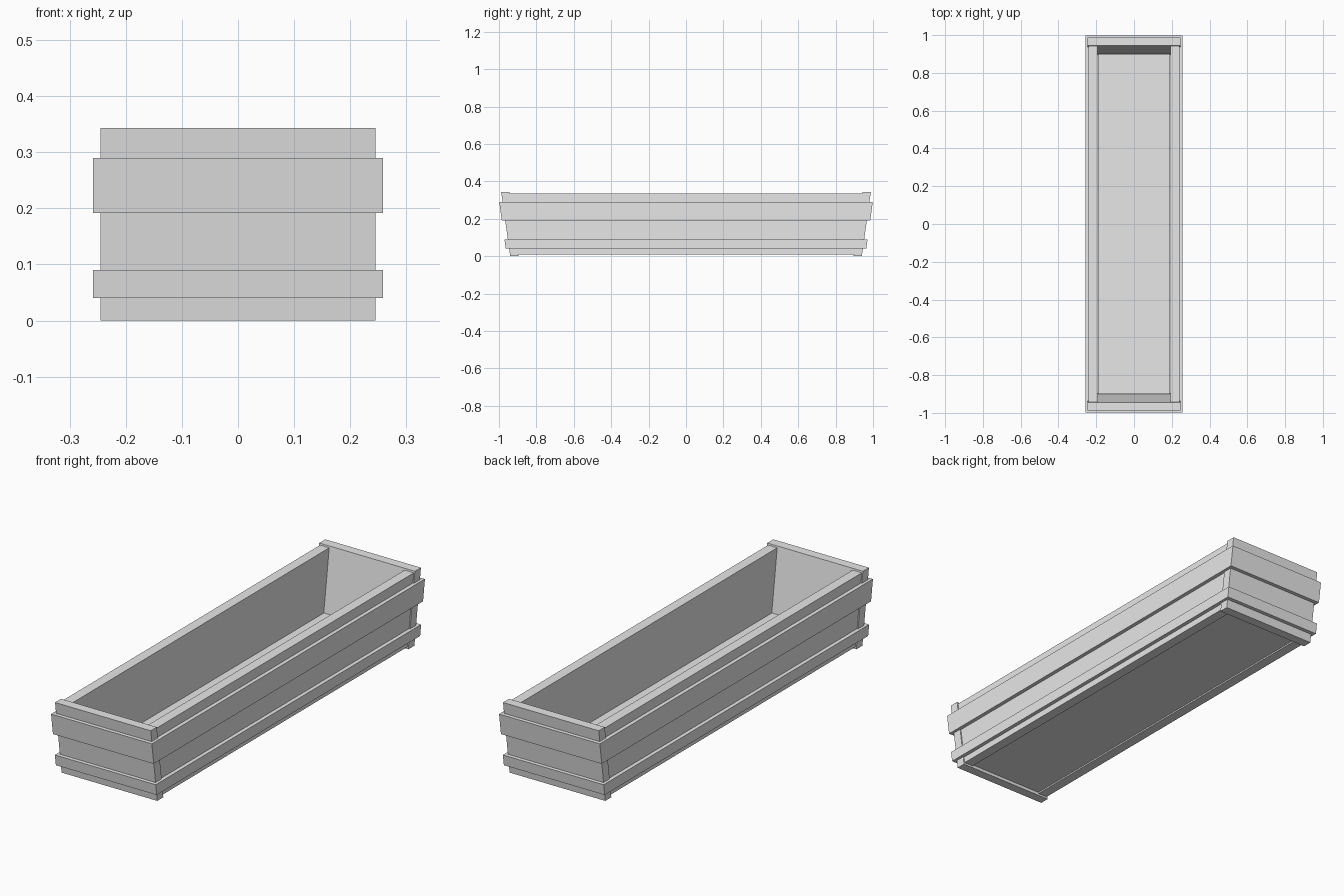
import bpy
import bmesh

cube = bpy.data.objects.get("Cube")
if cube:
    bpy.data.objects.remove(cube, do_unlink=True)

grey = bpy.data.materials.new("plain_grey")
grey.use_nodes = True
grey.diffuse_color = (0.8, 0.8, 0.8, 1)
grey.node_tree.nodes["Principled BSDF"].inputs["Base Color"].default_value = (0.8, 0.8, 0.8, 1)


def lean(z):
    """Outer half length of the box at height z; the ends lean outward."""
    return 0.94 + 0.14 * z


def board(name, xs, zs, near, far):
    """Board whose y limits follow the lean, shifted by the given offsets.
    near=None makes the board run the full length, leaning at both ends."""
    bm = bmesh.new()
    bmesh.ops.create_cube(bm, size=2)
    for v in bm.verts:
        x = xs[v.co.x > 0]
        z = zs[v.co.z > 0]
        if near is None:
            y = (lean(z) + far) * v.co.y
        else:
            y = lean(z) + (far if v.co.y > 0 else near)
        v.co = (x, y, z)
    bmesh.ops.recalc_face_normals(bm, faces=bm.faces)
    mesh = bpy.data.meshes.new(name)
    bm.to_mesh(mesh)
    bm.free()
    mesh.materials.append(grey)
    obj = bpy.data.objects.new(name, mesh)
    bpy.context.collection.objects.link(obj)
    return obj


def mirrored(obj, axis):
    mod = obj.modifiers.new("mirror", 'MIRROR')
    mod.use_axis = [axis == a for a in "xyz"]


END, SIDE, BAND = 0.245, 0.24, 0.258
WALL, STRIP, SEAM = 0.044, 0.018, 0.155

# End walls and long walls, each of two stacked boards
for label, low, high in (("lower", 0, SEAM), ("upper", SEAM, 0.343)):
    mirrored(board(label + "_end_board", (-END, END), (low, high), -WALL, 0), "y")
for label, low, high in (("lower", 0.01, SEAM), ("upper", SEAM, 0.335)):
    mirrored(board(label + "_side_board", (SIDE - 0.047, SIDE), (low, high), None, -WALL), "x")

# Floor panel
board("floor", (-0.191, 0.191), (0.015, 0.05), None, -WALL - 0.002)

# Trim bands around the outside
for label, low, high in (("lower", 0.04, 0.09), ("upper", 0.192, 0.29)):
    mirrored(board(label + "_end_band", (-BAND, BAND), (low, high), 0, STRIP), "y")
    mirrored(board(label + "_side_band", (SIDE, BAND), (low, high), None, 0), "x")
